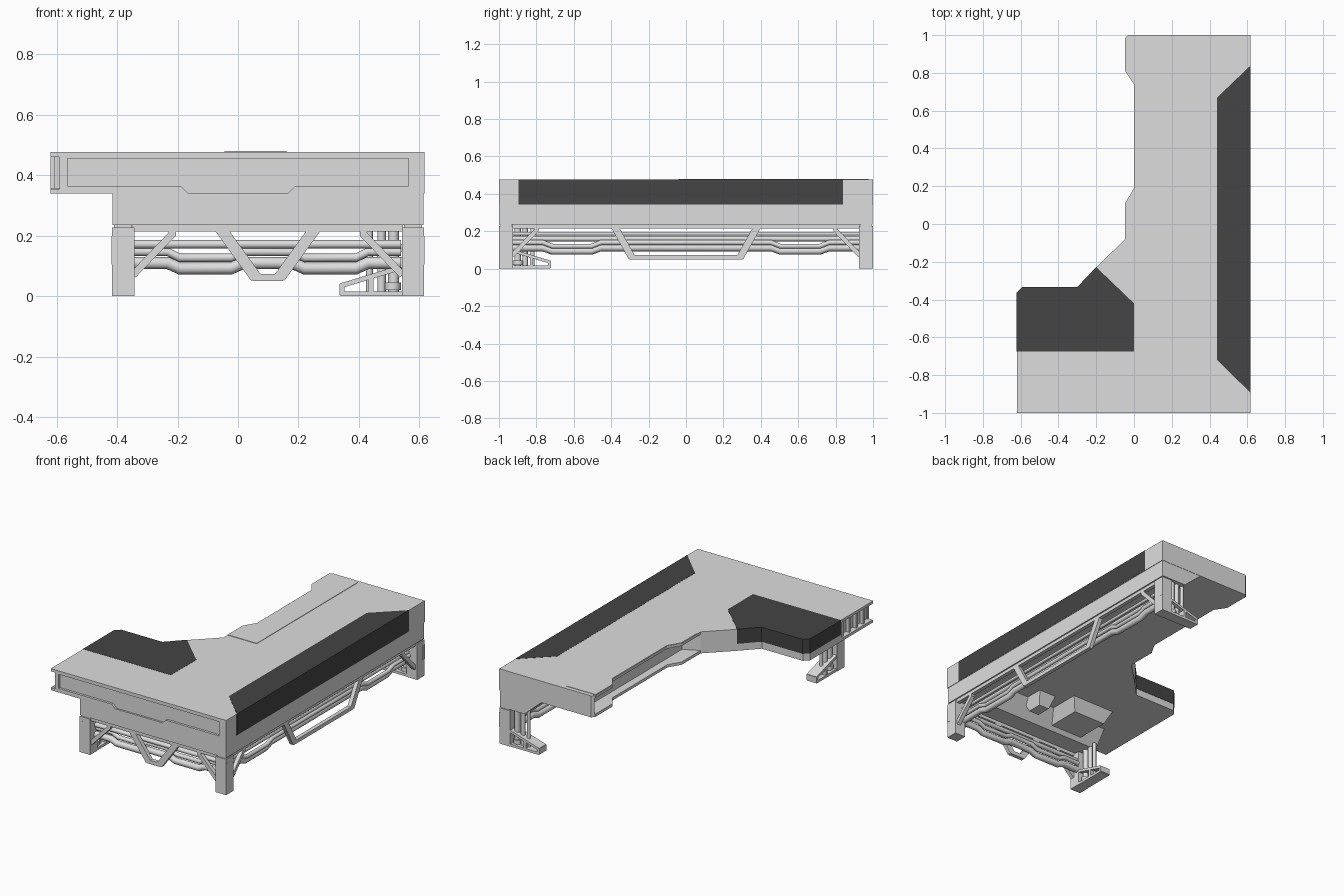
import bpy, bmesh
from math import hypot

cube = bpy.data.objects.get("Cube")
if cube:
    bpy.data.objects.remove(cube, do_unlink=True)


def material(name, v):
    m = bpy.data.materials.new(name)
    m.use_nodes = True
    m.diffuse_color = (v, v, v, 1)
    m.node_tree.nodes["Principled BSDF"].inputs["Base Color"].default_value = (v, v, v, 1)
    return m


GREY = material("light grey", 0.73)
DARK = material("dark grey", 0.058)


def place(axis, a, b, t):
    return {"x": (t, a, b), "y": (a, t, b), "z": (a, b, t)}[axis]


def add_prism(bm, pts, lo, hi, axis="z", taper=1.0):
    """Extrude a flat outline along an axis; taper shrinks the low end."""
    ca = sum(p[0] for p in pts) / len(pts)
    cb = sum(p[1] for p in pts) / len(pts)
    low = [bm.verts.new(place(axis, ca + (a - ca) * taper, cb + (b - cb) * taper, lo)) for a, b in pts]
    high = [bm.verts.new(place(axis, a, b, hi)) for a, b in pts]
    bm.faces.new(low)
    bm.faces.new(high)
    for i in range(len(pts)):
        j = (i + 1) % len(pts)
        bm.faces.new((low[i], low[j], high[j], high[i]))


def finish(bm, name, mat):
    bmesh.ops.recalc_face_normals(bm, faces=bm.faces[:])
    me = bpy.data.meshes.new(name)
    bm.to_mesh(me)
    bm.free()
    me.materials.append(mat)
    ob = bpy.data.objects.new(name, me)
    bpy.context.collection.objects.link(ob)


def prism(name, pts, lo, hi, axis="z", mat=GREY, taper=1.0):
    bm = bmesh.new()
    add_prism(bm, pts, lo, hi, axis, taper)
    finish(bm, name, mat)


def rect(a0, a1, b0, b1):
    return [(a0, b0), (a1, b0), (a1, b1), (a0, b1)]


def struts(name, paths, lo, hi, axis, w):
    """Flat bars following polylines in one plane."""
    bm = bmesh.new()
    for path in paths:
        for (a, b), (c, d) in zip(path, path[1:]):
            n = hypot(c - a, d - b)
            ux, uy = (c - a) / n * w / 2, (d - b) / n * w / 2
            e = 0.5
            add_prism(bm, [(a - ux * e - uy, b - uy * e + ux), (c + ux * e - uy, d + uy * e + ux),
                           (c + ux * e + uy, d + uy * e - ux), (a - ux * e + uy, b - uy * e - ux)], lo, hi, axis)
    finish(bm, name, GREY)


def pipe(name, pts, r):
    cu = bpy.data.curves.new(name, "CURVE")
    cu.dimensions = "3D"
    cu.bevel_depth = r
    cu.bevel_resolution = 4
    cu.use_fill_caps = True
    sp = cu.splines.new("POLY")
    sp.points.add(len(pts) - 1)
    for p, co in zip(sp.points, pts):
        p.co = (*co, 1)
    cu.materials.append(GREY)
    ob = bpy.data.objects.new(name, cu)
    bpy.context.collection.objects.link(ob)
    bpy.ops.object.select_all(action="DESELECT")
    ob.select_set(True)
    bpy.context.view_layer.objects.active = ob
    bpy.ops.object.convert(target="MESH")
    bpy.ops.object.shade_smooth_by_angle(angle=0.9)


# Desktop: two lips with a recessed core between them
wing = [(-0.2, -0.23), (-0.3, -0.335), (-0.59, -0.335), (-0.62, -0.365)]
inner = [(-0.03, 1), (-0.047, 0.985), (-0.047, 0.81), (0, 0.74), (0, 0.19), (-0.047, 0.11), (-0.047, -0.08)]
outline = [(0.617, -0.985), (0.617, 1)] + inner + wing + [(-0.62, -0.985)]
prism("desktop_bottom_lip", outline, 0.34, 0.358)
prism("desktop_top_lip", outline, 0.46, 0.477)
core = [(0.617, -0.985), (0.617, 1), (-0.03, 1), (-0.045, 0.985), (0.05, 0.985), (0.05, -0.03),
        (-0.047, -0.08)] + wing + [(-0.62, -0.685), (-0.585, -0.685), (-0.585, -0.985)]
prism("desktop_core", core, 0.358, 0.46)

# Front frame around a shallow panel, open at its lower notch
prism("desktop_front_frame", [
    (-0.62, 0.34), (-0.165, 0.34), (-0.19, 0.365), (-0.565, 0.365), (-0.565, 0.455), (0.565, 0.455),
    (0.565, 0.365), (0.19, 0.365), (0.165, 0.34), (0.617, 0.34), (0.617, 0.477), (-0.62, 0.477),
    (-0.62, 0.46), (-0.59, 0.46), (-0.59, 0.355), (-0.62, 0.355)], -1, -0.985, "y")

# Ribs in the end recess
for i in range(4):
    y = -0.93 + i * 0.07
    prism("end_rib", rect(-0.608, -0.58, y, y + 0.015), 0.358, 0.46)

# Thin raised work plate
prism("raised_plate", [(0.16, -0.04), (0.16, 0.975), (-0.045, 0.975), (-0.045, 0.81), (0.002, 0.74),
                       (0.002, 0.19), (-0.045, 0.11), (-0.045, -0.04)], 0.477, 0.48)

# Dark surfaces, barely proud of the desktop
prism("dark_side_strip", [(0.44, -0.72), (0.618, -0.895), (0.618, 0.84), (0.44, 0.67)], 0.342, 0.478, mat=DARK)
prism("dark_wing_pad", [(-0.621, -0.675), (0, -0.675), (0, -0.42), (-0.2, -0.228), (-0.3, -0.333),
                        (-0.59, -0.333), (-0.621, -0.364)], 0.385, 0.478, mat=DARK)

# Lower support beams with sloped inner sides, and boxes under the desk
prism("side_beam", [(0.614, 0.235), (0.44, 0.235), (0.32, 0.34), (0.614, 0.34)], -0.99, 0.998, "y")
prism("front_beam", [(-0.997, 0.235), (-0.85, 0.235), (-0.77, 0.34), (-0.997, 0.34)], -0.415, 0.614, "x")
prism("under_box", rect(-0.32, -0.02, -0.88, -0.58), 0.26, 0.34, taper=0.75)
prism("under_block", rect(0.06, 0.18, -0.82, -0.66), 0.26, 0.34, taper=0.6)

# Legs with a groove below the beam and corner guards
for name, x, y, sx, sy in (("front_right_leg", -0.38, -0.962, -1, -1), ("front_left_leg", 0.579, -0.962, 1, -1),
                           ("back_left_leg", 0.579, 0.962, 1, 1)):
    prism(name, rect(x - 0.037, x + 0.037, y - 0.037, y + 0.037), 0, 0.228)
    prism(name + "_neck", rect(x - 0.03, x + 0.03, y - 0.03, y + 0.03), 0.228, 0.236)
    gx, gy = x + sx * 0.028, y + sy * 0.028
    prism(name + "_guard", rect(gx - 0.01, gx + 0.01, gy - 0.01, gy + 0.01), 0.105, 0.2)


# Trusses and jogged pipe runs between legs
def run(name, axis, a0, a1, plane, side, web, bar, dips, pipes):
    mid = (a0 + a1) / 2
    top, low, floor = web
    lo, hi = sorted((plane, plane - side * 0.025))
    struts(name + "_truss", [[(mid + s * top, 0.222), (mid + s * low, floor + 0.008)] for s in (-1, 1)],
           lo, hi, axis, bar)
    rails = [[(a0, 0.226), (a1, 0.226)], [(mid - low, floor), (mid + low, floor)]]
    for end, s in ((a0, 1), (a1, -1)):
        rails.append([(end, 0.075), (end + s * 0.125, 0.205), (end + s * 0.125, 0.226)])
    struts(name + "_rails", rails, lo, hi, axis, 0.024)
    near, far, jog = dips
    for k, (z, r, drop) in enumerate(pipes):
        t = plane - side * (0.048 + 0.012 * (k % 2))
        prof = [(a0, z)]
        for c, d in ((a0 + near, a0 + far), (a1 - far, a1 - near)):
            prof += [(c, z), (c + jog, z - drop), (d - jog, z - drop), (d, z)]
        prof.append((a1, z))
        pipe(name + "_pipe", [place(axis, a, b, t) for a, b in prof], r)


run("front", "y", -0.343, 0.54, -0.99, -1, (0.155, 0.045, 0.062), 0.038, (0.11, 0.36, 0.04),
    ((0.172, 0.014, 0), (0.147, 0.014, 0.02), (0.11, 0.02, 0.018)))
run("side", "x", -0.925, 0.925, 0.605, 1, (0.38, 0.295, 0.062), 0.038, (0.16, 0.47, 0.05),
    ((0.187, 0.01, 0), (0.16, 0.014, 0), (0.14, 0.013, 0.02), (0.112, 0.019, 0.018)))


# Open triangular feet with upright pipes
def foot(name, axis, start, s, t0, t1):
    end = start + s * 0.196
    struts(name, [[(start, 0.008), (end, 0.008), (end, 0.036), (start, 0.095)],
                  [(start + s * 0.1, 0.01), (start + s * 0.1, 0.06)]], t0, t1, axis, 0.016)
    mid = (t0 + t1) / 2
    for off, r in ((0.025, 0.018), (0.065, 0.014), (0.105, 0.011)):
        a = start + s * off
        pipe(name + "_upright", [place(axis, a, z, mid) for z in (0.01, 0.25)], r)
    a = start + s * 0.028
    pipe(name + "_flange", [place(axis, a, z, mid) for z in (0.02, 0.045)], 0.027)


foot("front_right_foot", "x", -0.925, 1, -0.415, -0.345)
foot("back_left_foot", "y", 0.54, -1, 0.927, 0.997)
